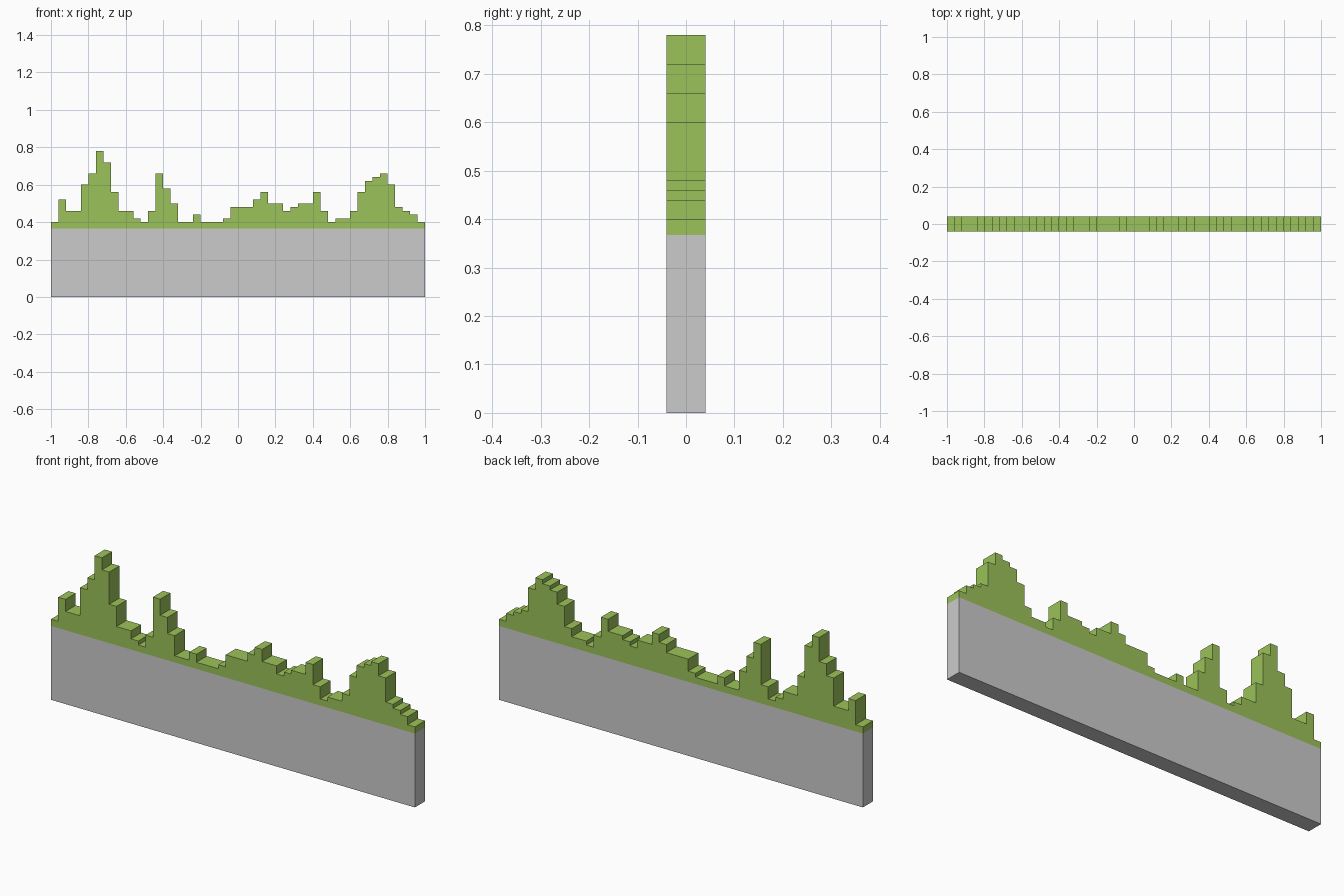
import bpy
import bmesh

if "Cube" in bpy.data.objects:
    bpy.data.objects.remove(bpy.data.objects["Cube"])

STEP, HALF_DEPTH, SEAM = 0.04, 0.04, 0.367


def extrude_profile(name, points):
    """Closed x-z outline extruded through the depth of the slab."""
    bm = bmesh.new()
    face = bm.faces.new([bm.verts.new((x, -HALF_DEPTH, z)) for x, z in points])
    ext = bmesh.ops.extrude_face_region(bm, geom=[face])
    moved = [v for v in ext["geom"] if isinstance(v, bmesh.types.BMVert)]
    bmesh.ops.translate(bm, verts=moved, vec=(0, 2 * HALF_DEPTH, 0))
    bmesh.ops.recalc_face_normals(bm, faces=bm.faces[:])
    mesh = bpy.data.meshes.new(name)
    bm.to_mesh(mesh)
    bm.free()
    obj = bpy.data.objects.new(name, mesh)
    bpy.context.collection.objects.link(obj)
    return obj


# Grey base slab
extrude_profile("base_slab", [(-1, 0), (1, 0), (1, SEAM), (-1, SEAM)])

# Column heights in hundredths, one per 0.04 of width
heights = [40, 52, 46, 46, 60, 66, 78, 72, 56, 46,
           46, 42, 40, 46, 66, 58, 50, 40, 40, 44,
           40, 40, 40, 42, 48, 48, 48, 52, 56, 50,
           50, 46, 48, 50, 50, 56, 46, 40, 42, 42,
           46, 56, 62, 64, 66, 60, 48, 46, 44, 40]

# Stepped green skyline, skipping points where the height does not change
outline = [(-1, SEAM)]
last = SEAM
for i, h in enumerate(heights):
    x, z = -1 + i * STEP, h / 100
    if z != last:
        if i:
            outline.append((x, last))
        outline.append((x, z))
        last = z
outline += [(1, last), (1, SEAM)]
skyline = extrude_profile("stepped_skyline", outline)

green = bpy.data.materials.new("green")
green.diffuse_color = (0.33, 0.54, 0.10, 1)
green.use_nodes = True
green.node_tree.nodes["Principled BSDF"].inputs["Base Color"].default_value = green.diffuse_color
skyline.data.materials.append(green)
